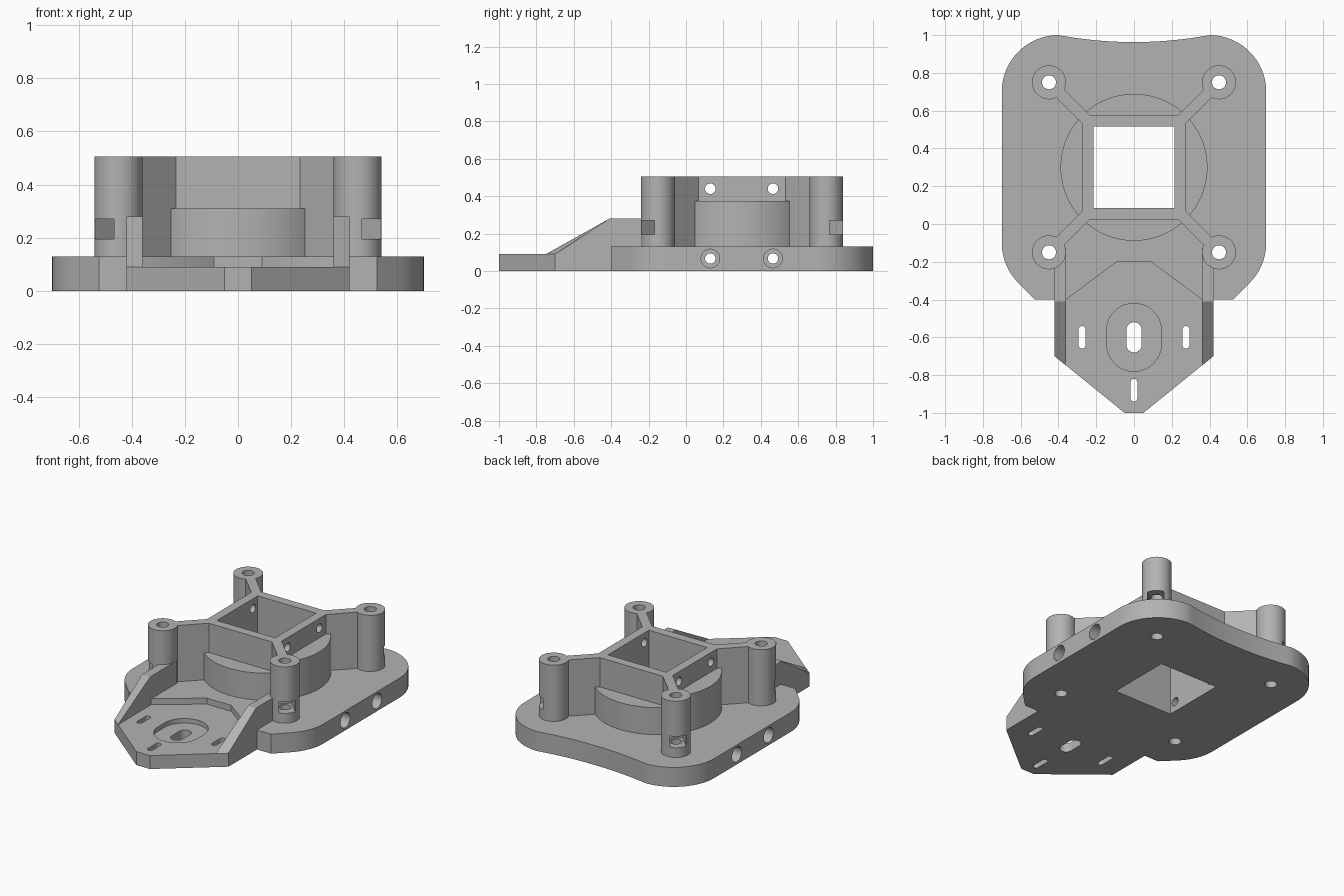
import bpy
import bmesh
import math
from mathutils import Matrix, Vector

if "Cube" in bpy.data.objects:
    bpy.data.objects.remove(bpy.data.objects["Cube"])

grey = bpy.data.materials.new("matte_grey")
grey.use_nodes = True
colour = (0.45, 0.45, 0.45, 1)
grey.diffuse_color = colour
grey.node_tree.nodes["Principled BSDF"].inputs["Base Color"].default_value = colour

PLATE_TOP, TONGUE_TOP, TOP = 0.13, 0.09, 0.505
MID_Y = 0.30          # centre of the square well
POST = 0.45           # post offset from that centre, in x and y
cutters = []


def arc(cx, cy, r, start=0, end=360, n=48):
    full = end - start == 360
    angles = [math.radians(start + (end - start) * i / n) for i in range(n if full else n + 1)]
    return [(cx + r * math.cos(a), cy + r * math.sin(a)) for a in angles]


def slot(cx, cy, r, half):
    return arc(cx, cy + half - r, r, 0, 180, 20) + arc(cx, cy - half + r, r, 180, 360, 20)


def rect(hx, hy, cx=0, cy=0):
    return [(cx - hx, cy - hy), (cx + hx, cy - hy), (cx + hx, cy + hy), (cx - hx, cy + hy)]


def loft(name, low, high):
    """Solid between two matching 3D outlines."""
    bm = bmesh.new()
    a = [bm.verts.new(p) for p in low]
    b = [bm.verts.new(p) for p in high]
    bm.faces.new(a)
    bm.faces.new(b)
    for i in range(len(a)):
        j = (i + 1) % len(a)
        bm.faces.new((a[i], a[j], b[j], b[i]))
    bmesh.ops.recalc_face_normals(bm, faces=bm.faces)
    mesh = bpy.data.meshes.new(name)
    bm.to_mesh(mesh)
    bm.free()
    mesh.materials.append(grey)
    obj = bpy.data.objects.new(name, mesh)
    bpy.context.collection.objects.link(obj)
    return obj


def prism(name, pts, z0, z1, matrix=Matrix()):
    return loft(name, [matrix @ Vector((*p, z0)) for p in pts],
                [matrix @ Vector((*p, z1)) for p in pts])


def cutter(*args):
    obj = prism("cutter", *args)
    obj.hide_render = True
    cutters.append(obj)
    return obj


def cut(obj, tools):
    bpy.context.view_layer.objects.active = obj
    for tool in tools:
        mod = obj.modifiers.new("cut", "BOOLEAN")
        mod.operation = "DIFFERENCE"
        mod.solver = "EXACT"
        mod.object = tool
        bpy.ops.object.modifier_apply(modifier=mod.name)


def finish(obj):
    bpy.ops.object.select_all(action="DESELECT")
    obj.select_set(True)
    bpy.context.view_layer.objects.active = obj
    bpy.ops.object.shade_smooth_by_angle(angle=math.radians(30))


# Shared cutters: square well, and bores that run along x
ALONG_X = Matrix(((0, 0, 1, 0), (1, 0, 0, 0), (0, 1, 0, 0), (0, 0, 0, 1)))
well = cutter(rect(0.215, 0.215, 0, MID_Y), -0.1, 0.7)
base_bores, tube_bores = [], []
for y in (MID_Y - 0.17, MID_Y + 0.165):
    base_bores.append(cutter(arc(y, 0.067, 0.028, 0, 360, 24), -1, 1, ALONG_X))
    for x0, x1 in ((-1, -0.42), (0.42, 1)):
        base_bores.append(cutter(arc(y, 0.067, 0.05, 0, 360, 32), x0, x1, ALONG_X))
    tube_bores.append(cutter(arc(y, 0.44, 0.028, 0, 360, 24), -1, 1, ALONG_X))

# Base plate outline with its front tongue, right half mirrored to the left
half = [(0.05, -1.0), (0.42, -0.70), (0.42, -0.40), (0.524, -0.40)]
half += arc(0.40, -0.10, 0.30, -45, 0, 12)
half += arc(0.40, 0.70, 0.30, 0, 90, 24)
half += [(0.4 * t, 0.963 + 0.037 * t * t) for t in (0.9, 0.75, 0.6, 0.45, 0.3, 0.15)]
outline = half + [(-x, y) for x, y in reversed(half)]
base = prism("base_plate", outline, 0, PLATE_TOP)

# Pocket that lowers the tongue, then the oval recess and slots
pocket = [(0.09, -0.20), (0.36, -0.40), (0.43, -0.41), (0.43, -1.1)]
tools = [cutter(pocket + [(-x, y) for x, y in reversed(pocket)], TONGUE_TOP, 0.4),
         cutter(slot(0, -0.60, 0.145, 0.18), 0.06, 0.4),
         cutter(slot(0, -0.60, 0.04, 0.08), -0.1, 0.4)]
for x, y in ((-0.275, -0.60), (0.275, -0.60), (0, -0.88)):
    tools.append(cutter(slot(x, y, 0.018, 0.06), -0.1, 0.4))
cut(base, tools + [well] + base_bores)
parts = [base]

# Posts with screw holes and nut traps, plus diagonal ribs to the tube
for sx, side in ((1, "left"), (-1, "right")):
    for sy, end in ((1, "back"), (-1, "front")):
        x, y = sx * POST, MID_Y + sy * POST
        angle = math.atan2(sy, sx)
        hole = cutter(arc(x, y, 0.037, 0, 360, 32), -0.1, 0.7)
        turn = Matrix.Translation((x, y, 0)) @ Matrix.Rotation(angle, 4, "Z")
        trap = cutter(rect(0.10, 0.05, 0.05, 0), 0.195, 0.27, turn)
        post = prism(f"post_{end}_{side}", arc(x, y, 0.09), PLATE_TOP, TOP)
        cut(post, [hole, trap])
        cut(base, [hole])

        spin = Matrix.Translation((0, MID_Y, 0)) @ Matrix.Rotation(angle, 4, "Z")
        r0, r1 = 0.245 * math.sqrt(2), POST * math.sqrt(2) - 0.08
        rib = prism(f"rib_{end}_{side}", rect((r1 - r0) / 2, 0.03, (r0 + r1) / 2, 0),
                    PLATE_TOP, TOP, spin)
        parts += [post, rib]

        # Sloping side wall running from each front post along the tongue
        if end == "front":
            def profile(x, tip):
                return [(sx * x, -0.13, TONGUE_TOP), (sx * x, -0.13, 0.28),
                        (sx * x, -0.41, 0.28), (sx * x, tip, TONGUE_TOP)]
            wall = loft(f"side_wall_{side}", profile(0.36, -0.75), profile(0.42, -0.70))
            cut(wall, [hole, trap])
            parts.append(wall)

# Square tube
tube = prism("square_tube", rect(0.275, 0.275, 0, MID_Y), PLATE_TOP, TOP)
cut(tube, [well] + tube_bores)
parts.append(tube)

# Collar segments around the tube, taller on the two sides
for i, name in enumerate(("left", "back", "right", "front")):
    height = 0.31 if i % 2 else 0.375
    parts.append(prism(f"collar_{name}", arc(0, MID_Y, 0.389, 90 * i - 45, 90 * i + 45, 24),
                       PLATE_TOP, height))

for tool in cutters:
    bpy.data.objects.remove(tool)
for part in parts:
    finish(part)
